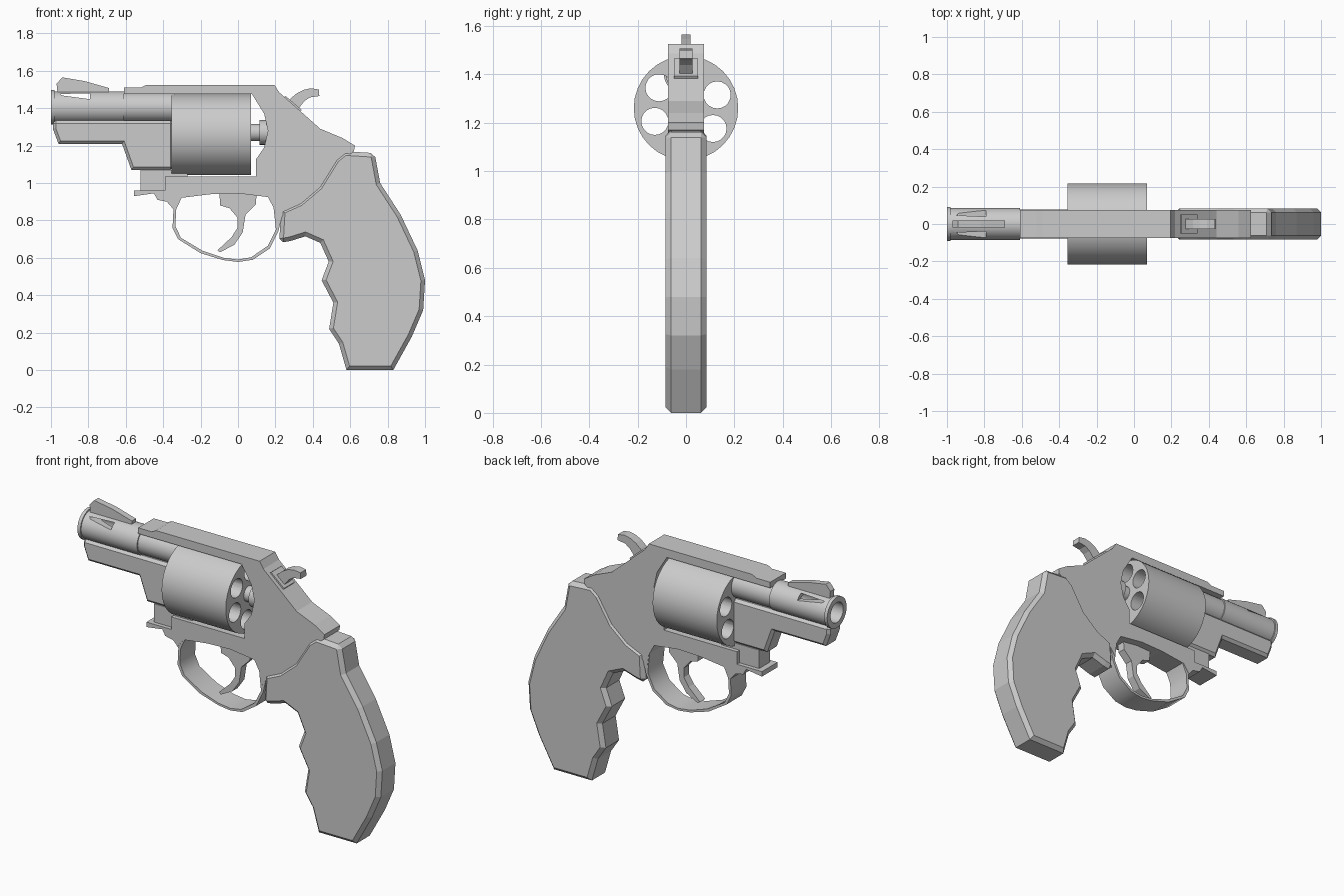
import bpy, bmesh, math


def finish(name, bm, smooth=None):
    bmesh.ops.remove_doubles(bm, verts=bm.verts, dist=1e-5)
    bmesh.ops.recalc_face_normals(bm, faces=bm.faces)
    me = bpy.data.meshes.new(name)
    bm.to_mesh(me)
    bm.free()
    ob = bpy.data.objects.new(name, me)
    bpy.context.collection.objects.link(ob)
    if smooth:
        shade(ob, smooth)
    return ob


def activate(ob):
    bpy.ops.object.select_all(action='DESELECT')
    ob.select_set(True)
    bpy.context.view_layer.objects.active = ob


def shade(ob, angle):
    activate(ob)
    bpy.ops.object.shade_smooth_by_angle(angle=math.radians(angle))


def plate(name, pts, half, bevel=0, smooth=None):
    """Side profile (x, z) extruded to +-half in y, with optional chamfer."""
    bm = bmesh.new()
    face = bm.faces.new([bm.verts.new((x, -half, z)) for x, z in pts])
    ext = bmesh.ops.extrude_face_region(bm, geom=[face], use_keep_orig=True)
    for v in ext['geom']:
        if isinstance(v, bmesh.types.BMVert):
            v.co.y = half
    ob = finish(name, bm, smooth)
    if bevel:
        m = ob.modifiers.new('chamfer', 'BEVEL')
        m.width = bevel
        m.segments = 1
        m.limit_method = 'ANGLE'
        m.angle_limit = math.radians(75)
        activate(ob)
        bpy.ops.object.modifier_apply(modifier=m.name)
    return ob


def lathe(name, profile, y, z, n=32, smooth=35):
    """(x, radius) profile turned around an axis parallel to x."""
    bm = bmesh.new()
    rings = [[bm.verts.new((x, y + r * math.cos(2 * math.pi * i / n),
                            z + r * math.sin(2 * math.pi * i / n)))
              for i in range(n)] for x, r in profile]
    for a, b in zip(rings, rings[1:]):
        for i in range(n):
            j = (i + 1) % n
            bm.faces.new((a[i], a[j], b[j], b[i]))
    return finish(name, bm, smooth)


def cut(ob, cutter):
    m = ob.modifiers.new('cut', 'BOOLEAN')
    m.operation = 'DIFFERENCE'
    m.solver = 'EXACT'
    m.object = cutter
    activate(ob)
    bpy.ops.object.modifier_apply(modifier=m.name)
    bpy.data.objects.remove(cutter)


# Frame: top strap, recoil shield, back and lower strap
plate('frame', [
    (-0.61, 1.475), (-0.61, 1.51), (-0.52, 1.51), (-0.49, 1.525), (0.195, 1.525),
    (0.22, 1.485), (0.44, 1.29), (0.56, 1.24), (0.625, 1.2), (0.62, 1.17),
    (0.53, 1.10), (0.44, 0.97), (0.35, 0.89), (0.25, 0.84), (0.205, 0.78),
    (0.195, 0.86), (0.16, 0.925), (0.0, 0.945), (-0.15, 0.94), (-0.31, 0.92),
    (-0.345, 0.87), (-0.38, 0.90), (-0.43, 0.91), (-0.45, 0.945), (-0.555, 0.93),
    (-0.555, 0.96), (-0.39, 0.96), (-0.39, 1.035), (0.095, 1.035), (0.095, 1.125),
    (0.14, 1.19), (0.16, 1.28), (0.14, 1.37), (0.075, 1.475)], 0.074)

# Trigger guard band
plate('trigger_guard', [
    (-0.38, 0.90), (-0.345, 0.86), (-0.35, 0.76), (-0.32, 0.70), (-0.2, 0.625),
    (-0.08, 0.588), (0.0, 0.578), (0.08, 0.59), (0.17, 0.65), (0.215, 0.74),
    (0.24, 0.84), (0.19, 0.87), (0.203, 0.75), (0.16, 0.665), (0.07, 0.603),
    (0.0, 0.591), (-0.08, 0.601), (-0.19, 0.638), (-0.305, 0.707), (-0.335, 0.77),
    (-0.33, 0.86), (-0.30, 0.925)], 0.072, smooth=35)

# Trigger
plate('trigger', [
    (-0.1, 0.95), (-0.095, 0.88), (-0.045, 0.865), (-0.003, 0.815), (-0.003, 0.76),
    (-0.035, 0.71), (-0.11, 0.64), (-0.095, 0.63), (-0.02, 0.67), (0.025, 0.735),
    (0.04, 0.83), (0.095, 0.885), (0.1, 0.95)], 0.025)

# Grip with finger grooves
plate('grip', [
    (0.57, 1.17), (0.73, 1.16), (0.76, 1.0), (0.87, 0.83), (0.96, 0.64),
    (1.0, 0.48), (0.99, 0.32), (0.93, 0.18), (0.83, 0.0), (0.58, 0.0),
    (0.54, 0.14), (0.487, 0.22), (0.51, 0.36), (0.447, 0.48), (0.485, 0.58),
    (0.44, 0.68), (0.36, 0.715), (0.28, 0.69), (0.22, 0.68), (0.23, 0.855),
    (0.33, 0.90), (0.43, 0.985), (0.52, 1.13)], 0.084, bevel=0.022)

# Barrel with muzzle ring, bore and tapered side recesses
barrel = lathe('barrel', [
    (-0.6, 0), (-0.6, 0.06), (-1.0, 0.06), (-1.0, 0.092), (-0.98, 0.092),
    (-0.98, 0.085), (-0.61, 0.085), (-0.61, 0.078), (-0.34, 0.078), (-0.34, 0)], 0, 1.405)
cut(barrel, plate('recess_cutter', [
    (-0.95, 1.476), (-0.79, 1.48), (-0.79, 1.448), (-0.94, 1.468)], 0.15))
shade(barrel, 35)

# Lug under the barrel, the rear block that joins the frame, and the crane
plate('barrel_lug', [
    (-0.99, 1.335), (-0.99, 1.29), (-0.96, 1.21), (-0.62, 1.21), (-0.57, 1.07),
    (-0.345, 1.07), (-0.345, 1.335)], 0.06, bevel=0.016)
plate('crane', [(-0.52, 0.955), (-0.39, 0.955), (-0.39, 1.03), (-0.27, 1.03),
                (-0.27, 1.07), (-0.52, 1.07)], 0.05)

# Front sight
plate('front_sight', [(-0.965, 1.48), (-0.97, 1.53), (-0.94, 1.565), (-0.82, 1.545),
                      (-0.69, 1.508), (-0.69, 1.48)], 0.019)

# Drum with six through chambers
CZ = 1.26
drum = lathe('drum', [(-0.355, 0), (-0.355, 0.216), (0.07, 0.216), (0.07, 0)], 0, CZ)
for k in range(6):
    a = math.radians(23 + 60 * k)
    cut(drum, lathe('chamber_cutter', [(-0.5, 0), (-0.5, 0.056), (0.2, 0.056), (0.2, 0)],
                    0.14 * math.cos(a), CZ + 0.14 * math.sin(a), 20))
shade(drum, 35)

# Stepped pivot behind the drum
lathe('drum_pivot', [(0.05, 0), (0.05, 0.046), (0.115, 0.046), (0.115, 0.066),
                     (0.18, 0.066), (0.18, 0)], 0, 1.27, 20)

# Hammer base and curved spur
plate('hammer_base', [(0.23, 1.45), (0.255, 1.465), (0.34, 1.392), (0.32, 1.36)], 0.05)
plate('hammer_spur', [
    (0.25, 1.42), (0.285, 1.455), (0.315, 1.48), (0.35, 1.498), (0.39, 1.507),
    (0.432, 1.50), (0.435, 1.465), (0.385, 1.458), (0.355, 1.438), (0.325, 1.40),
    (0.29, 1.37)], 0.027)
